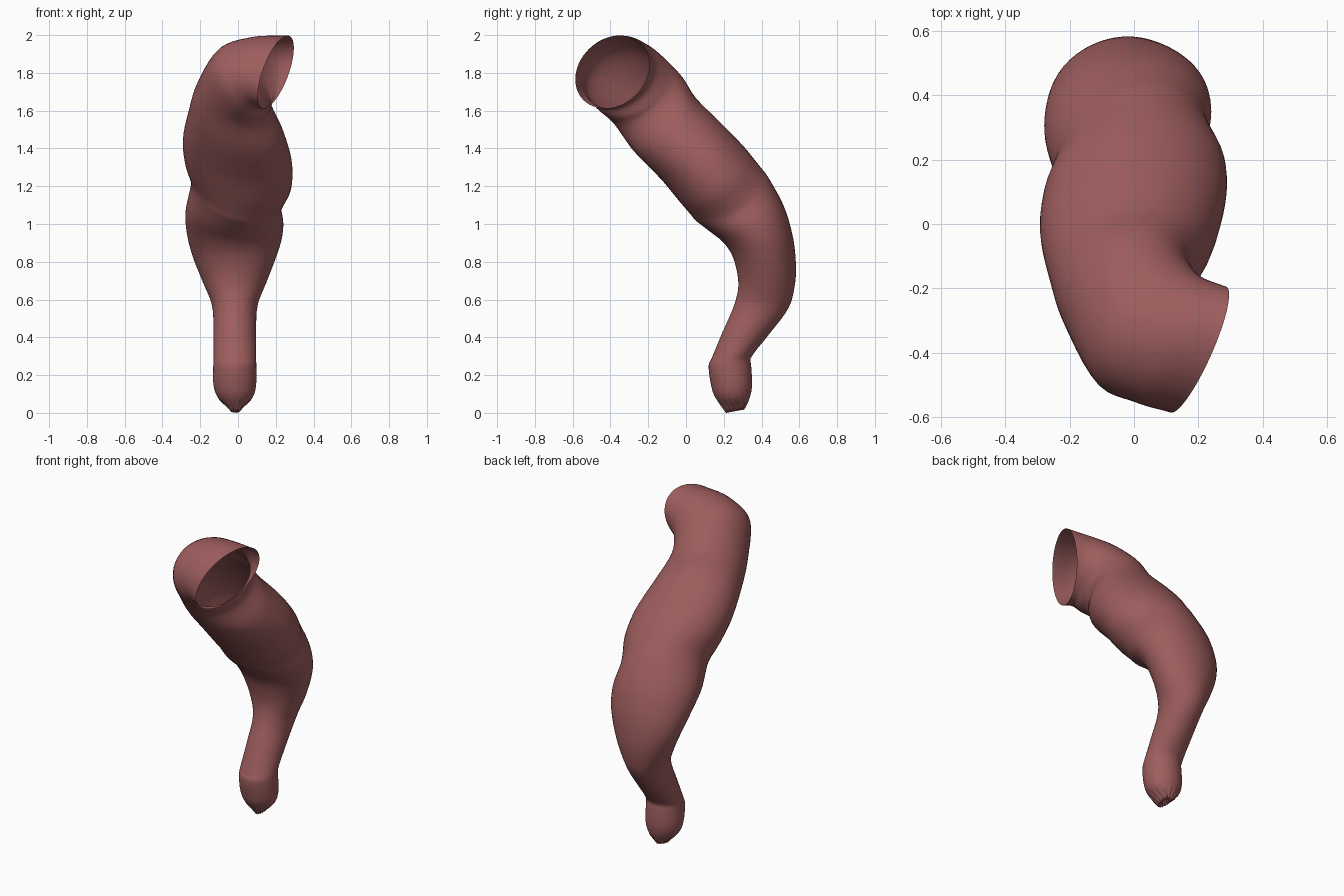
import bpy, bmesh, math
from mathutils import Vector as V

if "Cube" in bpy.data.objects:
    bpy.data.objects.remove(bpy.data.objects["Cube"])

SIDES, STEPS = 56, 5

# One flat colour
mat = bpy.data.materials.new("flesh red")
mat.diffuse_color = (0.34, 0.11, 0.11, 1)
mat.use_nodes = True
mat.node_tree.nodes["Principled BSDF"].inputs["Base Color"].default_value = mat.diffuse_color

# Lower sections: front (y, z), back (y, z), left x, right x, sideways tilt in (y, z)
lower = [
    ((.205, .015), (.315, .035), -.05, .022, 0, 0),
    ((.155, .08), (.338, .08), -.107, .077, 0, 0),
    ((.132, .15), (.350, .15), -.130, .096, 0, 0),
    ((.120, .25), (.345, .25), -.131, .097, 0, 0),
    ((.134, .285), (.343, .29), -.130, .096, 0, 0),
    ((.190, .42), (.435, .41), -.130, .096, 0, 0),
    ((.258, .58), (.545, .56), -.138, .104, 0, 0),
    ((.277, .69), (.578, .69), -.185, .150, 0, 0),
    ((.250, .82), (.580, .82), -.237, .200, 0, 0),
    ((.200, .90), (.562, .95), -.268, .230, .01, -.01),
    ((.120, .965), (.515, 1.10), -.278, .240, .03, -.03),
    ((.050, 1.02), (.430, 1.255), -.250, .230, .055, -.06),
    ((.025, 1.05), (.395, 1.30), -.252, .240, .055, -.065),
    ((-.035, 1.12), (.310, 1.405), -.280, .282, .05, -.065),
    ((-.13, 1.235), (.19, 1.53), -.292, .285, .05, -.06),
    ((-.28, 1.39), (.05, 1.67), -.262, .240, .045, -.055),
]
sections = []                      # centre, side axis, depth axis
for a, b, xl, xr, ty, tz in lower:
    c = V(((xl + xr) / 2, (a[0] + b[0]) / 2, (a[1] + b[1]) / 2))
    sections.append((c, V(((xr - xl) / 2, ty, tz)),
                     V((0, (b[0] - a[0]) / 2, (b[1] - a[1]) / 2))))

# Upper bend turning to the side, ending in the open rim
sections += [
    (V((-.02, -.205, 1.66)), V((.20, .08, -.05)), V((-.01, .165, .14))),
    (V((.03, -.31, 1.76)), V((.15, .17, -.06)), V((-.03, .11, .18))),
    (V((.11, -.36, 1.80)), V((.10, .19, -.02)), V((0, .05, .192))),
    (V((.20, -.39, 1.805)), V((.078, .195, .02)), V((.055, .02, .192))),
]

# Smooth curve through the sections, spaced by distance
ts = [0.0]
for s, e in zip(sections, sections[1:]):
    ts.append(ts[-1] + (e[0] - s[0]).length)


def tangent(i, k):
    lo, hi = max(i - 1, 0), min(i + 1, len(ts) - 1)
    return (sections[hi][k] - sections[lo][k]) / (ts[hi] - ts[lo])


def blend(i, f, k):
    h = ts[i + 1] - ts[i]
    return (sections[i][k] * (2*f**3 - 3*f**2 + 1) + sections[i + 1][k] * (3*f**2 - 2*f**3)
            + tangent(i, k) * h * (f**3 - 2*f**2 + f) + tangent(i + 1, k) * h * (f**3 - f**2))


rings = [tuple(blend(i, j / STEPS, k) for k in range(3))
         for i in range(len(ts) - 1) for j in range(STEPS)]
rings.append(sections[-1])

bm = bmesh.new()


def add_ring(c, u, v, pucker):
    out = []
    for n in range(SIDES):
        a = 2 * math.pi * n / SIDES
        r = 1 + pucker * math.cos(14 * a)
        out.append(bm.verts.new(c + u * r * math.cos(a) + v * r * math.sin(a)))
    return out


# Puckered bottom: a small inward-turned ring, then folds fading up the tube
c0, u0, v0 = rings[0]
loops = [add_ring(c0 + V((0, 0, .04)), u0 * .15, v0 * .3, 0),
         add_ring(c0 + V((0, 0, -.018)), u0 * .55, v0 * .75, .2)]
for i, (c, u, v) in enumerate(rings):
    loops.append(add_ring(c, u, v, max(0, .12 * (1 - i / 5))))
for p, q in zip(loops, loops[1:]):
    for n in range(SIDES):
        m = (n + 1) % SIDES
        bm.faces.new((p[n], p[m], q[m], q[n]))
bm.faces.new(loops[0][::-1])

low = min(v.co.z for v in bm.verts)
for v in bm.verts:
    v.co.z -= low if v.co.z < .1 else 0
for f in bm.faces:
    f.smooth = True

mesh = bpy.data.meshes.new("curved_tube")
bm.to_mesh(mesh)
bm.free()
mesh.materials.append(mat)
tube = bpy.data.objects.new("curved_tube", mesh)
bpy.context.collection.objects.link(tube)
